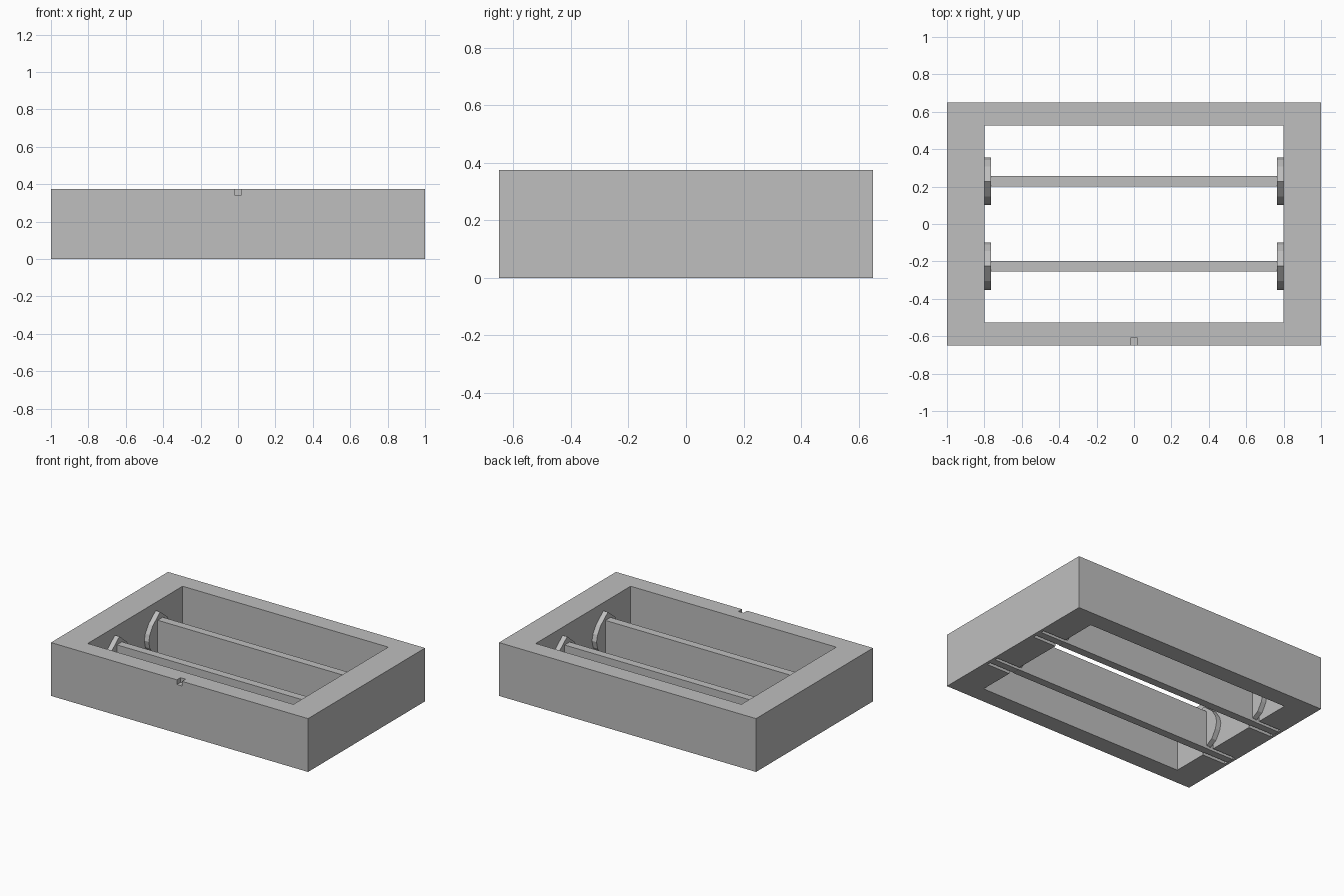
import bpy, bmesh

if "Cube" in bpy.data.objects:
    bpy.data.objects.remove(bpy.data.objects["Cube"])

grey = bpy.data.materials.new("light grey")
grey.diffuse_color = (0.52, 0.52, 0.52, 1)
grey.use_nodes = True
grey.node_tree.nodes["Principled BSDF"].inputs["Base Color"].default_value = grey.diffuse_color


def add_object(name, bm):
    bmesh.ops.recalc_face_normals(bm, faces=bm.faces)
    mesh = bpy.data.meshes.new(name)
    bm.to_mesh(mesh)
    bm.free()
    mesh.materials.append(grey)
    obj = bpy.data.objects.new(name, mesh)
    bpy.context.collection.objects.link(obj)
    return obj


def box(name, x0, x1, y0, y1, z0, z1):
    bm = bmesh.new()
    bmesh.ops.create_cube(bm, size=1)
    for v in bm.verts:
        v.co = (x1 if v.co.x > 0 else x0,
                y1 if v.co.y > 0 else y0,
                z1 if v.co.z > 0 else z0)
    return add_object(name, bm)


def cut(target, cutter):
    mod = target.modifiers.new("cut", 'BOOLEAN')
    mod.operation = 'DIFFERENCE'
    mod.solver = 'EXACT'
    mod.object = cutter
    cutter.hide_render = True
    cutter.hide_viewport = True


def bracket(name, x0, x1, yc):
    # Pointed round plate, extruded along x
    half = [(0, 0.318), (0.08, 0.253), (0.115, 0.2), (0.127, 0.155),
            (0.115, 0.105), (0.08, 0.05), (0, 0.005)]
    outline = half + [(-y, z) for y, z in half[-2:0:-1]]
    bm = bmesh.new()
    face = bm.faces.new([bm.verts.new((x0, yc + y, z)) for y, z in outline])
    ext = bmesh.ops.extrude_face_region(bm, geom=[face], use_keep_orig=True)
    for v in ext["geom"]:
        if isinstance(v, bmesh.types.BMVert):
            v.co.x = x1
    return add_object(name, bm)


# Outer frame with open centre and a small notch in the front rim
frame = box("frame", -1, 1, -0.65, 0.65, 0, 0.375)
cut(frame, box("opening_cutter", -0.8, 0.8, -0.527, 0.527, -0.1, 0.5))
cut(frame, box("notch_cutter", -0.02, 0.02, -0.7, -0.61, 0.342, 0.5))

for label, yc in (("front", -0.225), ("back", 0.228)):
    # Upright slat across the opening
    box(label + "_slat", -0.788, 0.788, yc - 0.028, yc + 0.028, 0, 0.27)
    for side, s in (("left", -1), ("right", 1)):
        xs = sorted((s * 0.765, s * 0.8))
        bracket(f"{label}_{side}_bracket", xs[0], xs[1], yc)
        # Pivot groove under the frame and the pin lying in it
        gx = sorted((s * 0.75, s * 0.98))
        cut(frame, box(f"{label}_{side}_groove_cutter", gx[0], gx[1],
                       yc - 0.05, yc + 0.05, -0.1, 0.06))
        px = sorted((s * 0.78, s * 0.98))
        box(f"{label}_{side}_pin", px[0], px[1], yc - 0.025, yc + 0.025, 0.001, 0.05)
